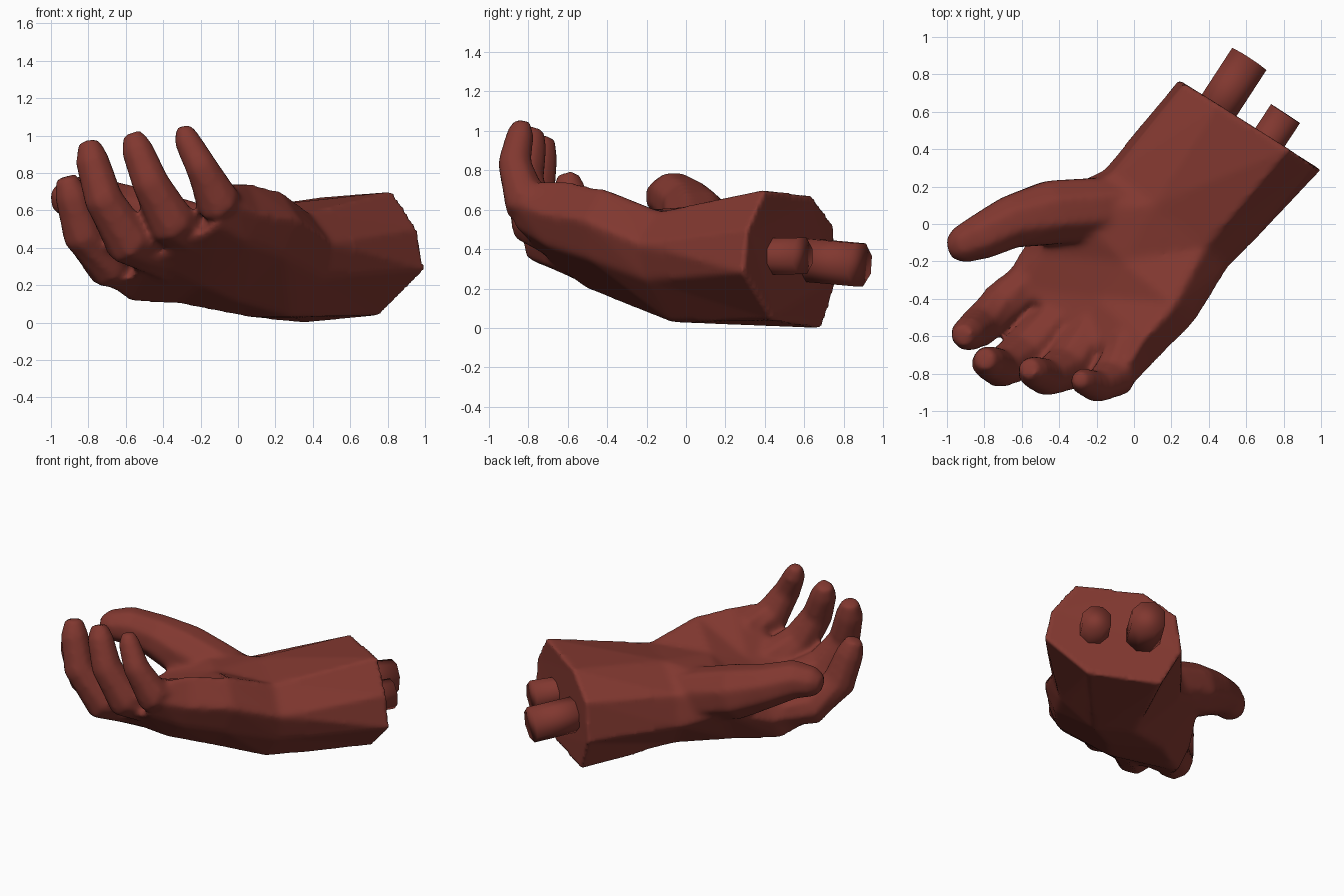
import bpy, bmesh, math
from mathutils import Vector

if "Cube" in bpy.data.objects:
    bpy.data.objects.remove(bpy.data.objects["Cube"])

skin = bpy.data.materials.new("dried_red_skin")
skin.diffuse_color = (0.22, 0.039, 0.029, 1)
skin.use_nodes = True
skin.node_tree.nodes["Principled BSDF"].inputs["Base Color"].default_value = skin.diffuse_color


def loft(name, rings):
    """Skin a list of equal-length point rings into a closed, smooth-shaded shell."""
    bm = bmesh.new()
    vs = [[bm.verts.new(p) for p in r] for r in rings]
    n = len(vs[0])
    for a, b in zip(vs, vs[1:]):
        for i in range(n):
            j = (i + 1) % n
            bm.faces.new((a[i], a[j], b[j], b[i]))
    bm.faces.new(vs[0][::-1])
    bm.faces.new(vs[-1])
    bmesh.ops.recalc_face_normals(bm, faces=bm.faces)
    for f in bm.faces:
        f.smooth = True
    me = bpy.data.meshes.new(name)
    bm.to_mesh(me)
    bm.free()
    me.materials.append(skin)
    ob = bpy.data.objects.new(name, me)
    bpy.context.collection.objects.link(ob)
    return ob


def tube(name, path, ref, sides=8):
    """Round limb along a path of (x, y, z, radius)."""
    pts = [Vector(p[:3]) for p in path]
    rings = []
    for k, p in enumerate(pts):
        t = (pts[min(k + 1, len(pts) - 1)] - pts[max(k - 1, 0)]).normalized()
        u = t.cross(Vector(ref)).normalized()
        v = u.cross(t)
        r = path[k][3]
        rings.append([p + r * (u * math.cos(a) + v * math.sin(a))
                      for a in (2 * math.pi * (i + 0.5) / sides for i in range(sides))])
    return loft(name, rings)


# forearm and cupped palm: thumb side, back of hand, little-finger side, palm side
stump = [(.24, .77, .25), (.35, .69, 0), (.76, .44, .04), (1, .29, .28),
         (.96, .31, .5), (.83, .40, .70), (.45, .64, .67), (.27, .75, .52)]
wrist = [(-.16, .29, .28), (.04, .06, .03), (.28, -.08, .03), (.46, -.2, .24),
         (.5, -.24, .43), (.38, -.13, .59), (.1, .1, .62), (-.12, .27, .5)]
heel = [(-.42, .17, .4), (-.32, -.08, .1), (0, -.28, .11), (.25, -.5, .35),
        (.33, -.52, .55), (.22, -.43, .71), (-.05, -.2, .6), (-.35, .1, .58)]
middle = [(-.6, -.13, .28), (-.58, -.25, .11), (-.2, -.5, .2), (.05, -.72, .42),
          (.12, -.73, .58), (.05, -.62, .75), (-.2, -.4, .53), (-.5, -.16, .44)]
knuckles = [(-.72, -.32, .27), (-.68, -.42, .18), (-.46, -.68, .33), (-.12, -.88, .52),
            (-.02, -.88, .64), (-.02, -.74, .75), (-.28, -.58, .52), (-.62, -.34, .38)]
parts = [loft("hand", [stump, wrist, heel, middle, knuckles])]

# curled fingers
fingers = {
    "index_finger": [(-.48, -.24, .28, .12), (-.70, -.43, .31, .13), (-.83, -.55, .47, .115),
                     (-.89, -.59, .68, .095), (-.92, -.60, .78, .06)],
    "middle_finger": [(-.36, -.47, .34, .13), (-.59, -.70, .44, .14), (-.72, -.77, .66, .11),
                      (-.78, -.74, .87, .095), (-.80, -.72, .97, .06)],
    "ring_finger": [(-.2, -.55, .42, .13), (-.36, -.77, .54, .135), (-.47, -.82, .75, .105),
                    (-.54, -.79, .93, .09), (-.565, -.77, 1.01, .055)],
    "little_finger": [(-.03, -.62, .6, .11), (-.11, -.82, .65, .125), (-.2, -.87, .84, .09),
                      (-.275, -.84, .98, .075), (-.295, -.83, 1.05, .045)],
}
parts += [tube(name, path, (0, 1, 0)) for name, path in fingers.items()]

# thumb, swelling into the mound at its base
parts.append(tube("thumb", [(.0, .12, .45, .12), (-.2, .08, .46, .18), (-.45, .06, .53, .185),
                            (-.66, .01, .61, .15), (-.82, -.07, .67, .13),
                            (-.93, -.115, .66, .105), (-.99, -.135, .65, .06)], (0, 0, 1)))

# weld palm, fingers and thumb into one skin
bpy.ops.object.select_all(action='DESELECT')
for ob in parts:
    ob.select_set(True)
hand = parts[0]
bpy.context.view_layer.objects.active = hand
bpy.ops.object.join()
mod = hand.modifiers.new("weld", 'REMESH')
mod.mode = 'VOXEL'
mod.voxel_size = 0.018
mod.use_smooth_shade = True
bpy.ops.object.modifier_apply(modifier=mod.name)

# soften the joins in front of the wrist; the cut end of the arm stays crisp
bm = bmesh.new()
bm.from_mesh(hand.data)
soft = [v for v in bm.verts if v.co.x * .62 + v.co.y * .78 < .3]
for _ in range(6):
    bmesh.ops.smooth_vert(bm, verts=soft, factor=0.5,
                          use_axis_x=True, use_axis_y=True, use_axis_z=True)
for f in bm.faces:
    f.smooth = True
bm.to_mesh(hand.data)
bm.free()

# two cut bones sticking out of the stump
tube("large_bone", [(.40, .55, .35, .118), (.615, .88, .32, .118)], (0, 0, 1))
tube("small_bone", [(.60, .27, .36, .1), (.81, .59, .365, .1)], (0, 0, 1))
